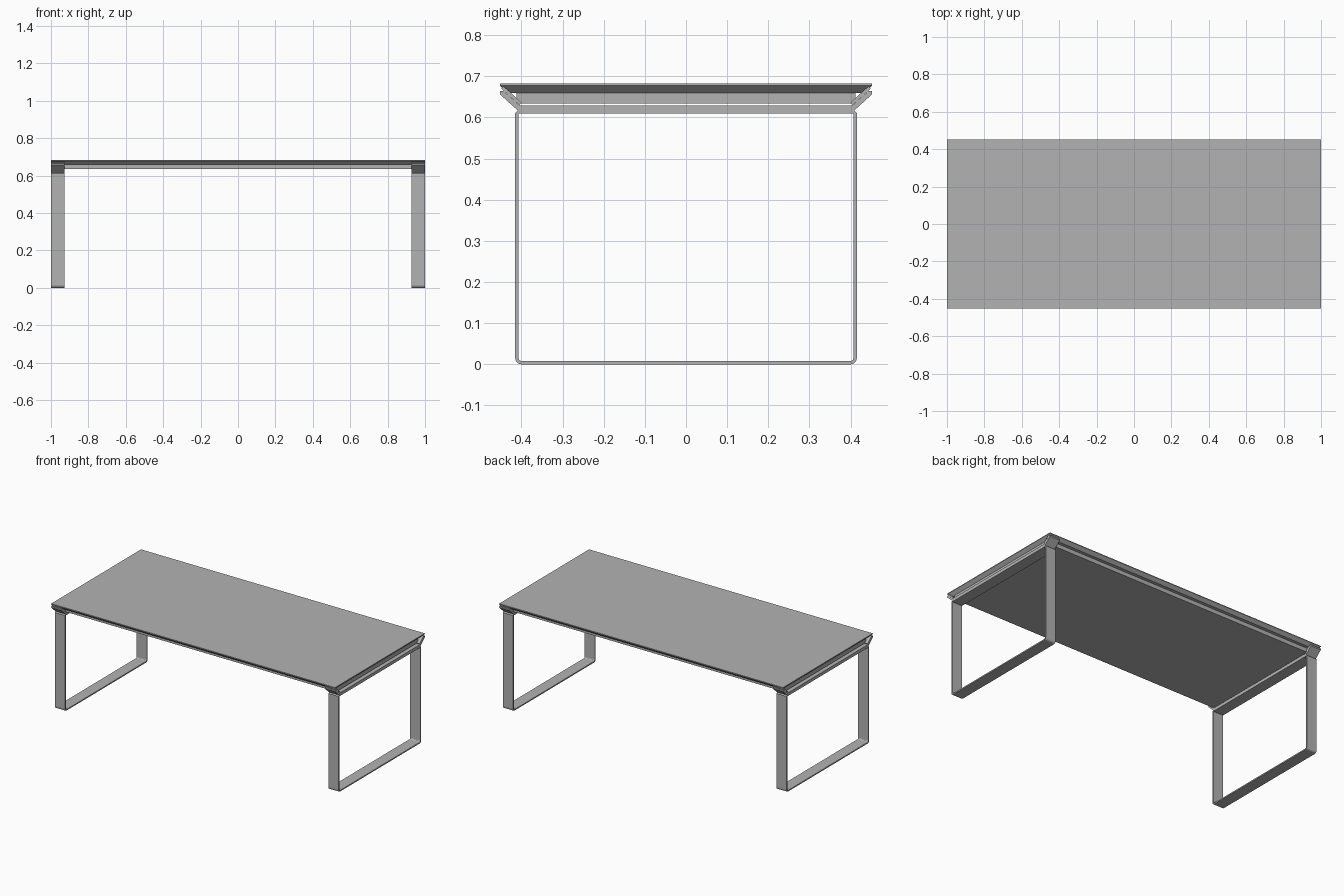
import bpy, bmesh
from mathutils import Vector

old = bpy.data.objects.get("Cube")
if old:
    bpy.data.objects.remove(old, do_unlink=True)

grey = bpy.data.materials.new("grey")
grey.use_nodes = True
colour = (0.45, 0.45, 0.45, 1)
grey.diffuse_color = colour
grey.node_tree.nodes["Principled BSDF"].inputs["Base Color"].default_value = colour


def finish(bm, name):
    bmesh.ops.recalc_face_normals(bm, faces=bm.faces)
    mesh = bpy.data.meshes.new(name)
    bm.to_mesh(mesh)
    bm.free()
    mesh.materials.append(grey)
    obj = bpy.data.objects.new(name, mesh)
    bpy.context.collection.objects.link(obj)
    return obj


def stacked_slab(name, rings):
    """Closed solid through rectangles given as (half x, half y, z)."""
    bm = bmesh.new()
    loops = [[bm.verts.new((sx * x, sy * y, z))
              for sx, sy in ((-1, -1), (1, -1), (1, 1), (-1, 1))]
             for x, y, z in rings]
    for a, b in zip(loops, loops[1:]):
        for i in range(4):
            j = (i + 1) % 4
            bm.faces.new((a[i], a[j], b[j], b[i]))
    bm.faces.new(loops[0])
    bm.faces.new(loops[-1])
    return finish(bm, name)


def strip(name, path, x0, x1, thick, closed=False):
    """Flat bar following a (y, z) path, thickened to its left side."""
    pts = [Vector(p) for p in path]
    n = len(pts)
    inner = []
    for i, p in enumerate(pts):
        before = pts[i - 1] if closed or i else None
        after = pts[(i + 1) % n] if closed or i < n - 1 else None
        d1 = (p - before).normalized() if before else (after - p).normalized()
        d2 = (after - p).normalized() if after else d1
        n1, n2 = Vector((-d1.y, d1.x)), Vector((-d2.y, d2.x))
        inner.append(p + (n1 + n2) * thick / (1 + n1.dot(n2)))
    bm = bmesh.new()
    rows = [[bm.verts.new((x, q.x, q.y))
             for q, x in ((p, x0), (p, x1), (w, x1), (w, x0))]
            for p, w in zip(pts, inner)]
    for i in range(n if closed else n - 1):
        a, b = rows[i], rows[(i + 1) % n]
        for k in range(4):
            m = (k + 1) % 4
            bm.faces.new((a[k], a[m], b[m], b[k]))
    if not closed:
        bm.faces.new(rows[0])
        bm.faces.new(rows[-1])
    return finish(bm, name)


# Table top with undercut edge, and the apron beneath it
stacked_slab("table_top", [(0.98, 0.432, 0.659), (1.0, 0.452, 0.677), (1.0, 0.452, 0.682)])
stacked_slab("apron", [(0.98, 0.412, 0.634), (0.98, 0.412, 0.66)])

# Leg frame: rounded floor corners, upper corners kinked under the brackets
half = [(0.4, 0), (0.408, 0.002), (0.413, 0.007), (0.415, 0.015),
        (0.415, 0.611), (0.409, 0.617)]
frame = half + [(-y, z) for y, z in reversed(half)]
# Flared bracket carrying the top
flare = [(0.409, 0.617), (0.452, 0.656), (0.452, 0.664)]
for side, sx in (("left", 1), ("right", -1)):
    x0, x1 = sorted((sx * 0.928, sx * 1.0))
    strip(side + "_leg_frame", frame, x0, x1, 0.008, closed=True)
    cradle = [(-y, z) for y, z in reversed(flare)] + flare
    strip(side + "_bracket", cradle, x0, x1, 0.012)
    # Blocks closing the gap between bracket tips and the top
    for end, sy in (("front", -1), ("back", 1)):
        wedge = [(sy * 0.405, 0.63), (sy * 0.449, 0.67)]
        strip(side + "_" + end + "_wedge", wedge, x0, x1, 0.008 * sy)
